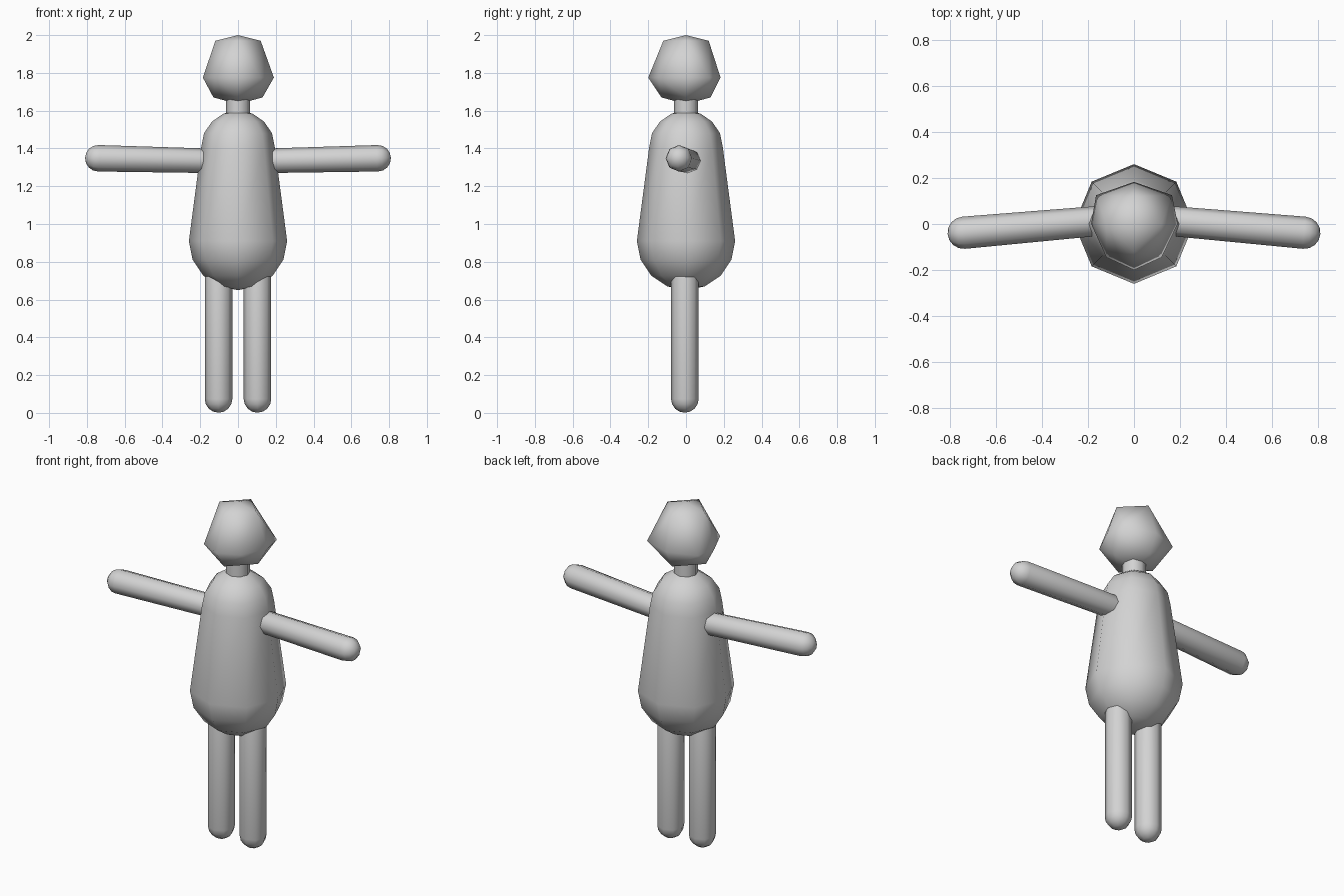
import bpy, bmesh, math
from mathutils import Vector

if "Cube" in bpy.data.objects:
    bpy.data.objects.remove(bpy.data.objects["Cube"], do_unlink=True)

grey = bpy.data.materials.new("light_grey")
grey.use_nodes = True
grey.diffuse_color = (0.65, 0.65, 0.65, 1)
grey.node_tree.nodes["Principled BSDF"].inputs["Base Color"].default_value = (0.65, 0.65, 0.65, 1)


def finish(name, bm):
    """Turn a bmesh into a smooth-shaded grey object."""
    bmesh.ops.recalc_face_normals(bm, faces=bm.faces)
    mesh = bpy.data.meshes.new(name)
    bm.to_mesh(mesh)
    bm.free()
    mesh.materials.append(grey)
    obj = bpy.data.objects.new(name, mesh)
    bpy.context.collection.objects.link(obj)
    bpy.ops.object.select_all(action='DESELECT')
    obj.select_set(True)
    bpy.context.view_layer.objects.active = obj
    bpy.ops.object.shade_smooth_by_angle(angle=math.radians(65))
    return obj


def capsule(name, start, end, r0, r1, sides=8, steps=4):
    """Tapered capsule between two sphere centres."""
    start, end = Vector(start), Vector(end)
    length = (end - start).length
    quarter = [math.pi / 2 * i / steps for i in range(steps)]
    profile = [(r0 * math.cos(a), -r0 * math.sin(a)) for a in reversed(quarter)]
    profile += [(r1 * math.cos(a), length + r1 * math.sin(a)) for a in quarter]
    turn = (end - start).to_track_quat('Z', 'Y')
    bm = bmesh.new()

    def vert(x, y, z):
        return bm.verts.new(start + turn @ Vector((x, y, z)))

    angles = [math.tau * i / sides for i in range(sides)]
    rings = [[vert(r * math.cos(a), r * math.sin(a), z) for a in angles] for r, z in profile]
    bottom, top = vert(0, 0, -r0), vert(0, 0, length + r1)
    for i in range(sides):
        j = (i + 1) % sides
        bm.faces.new((bottom, rings[0][j], rings[0][i]))
        bm.faces.new((top, rings[-1][i], rings[-1][j]))
        for low, high in zip(rings, rings[1:]):
            bm.faces.new((low[i], low[j], high[j], high[i]))
    return finish(name, bm)


# Torso and limbs
capsule("torso", (0, 0, 0.91), (0, 0, 1.405), 0.26, 0.195)
for side, s in (("left", 1), ("right", -1)):
    capsule(side + "_arm", (s * 0.17, 0.012, 1.335), (s * 0.74, -0.038, 1.348), 0.065, 0.07)
    capsule(side + "_leg", (s * 0.103, -0.006, 0.074), (s * 0.103, -0.006, 0.71), 0.073, 0.073)

# Neck
bm = bmesh.new()
bmesh.ops.create_cone(bm, cap_ends=True, segments=8, radius1=0.064, radius2=0.064, depth=0.16)
bmesh.ops.translate(bm, verts=bm.verts, vec=(0, 0, 1.63))
finish("neck", bm)

# Head: faceted ball with an uneven eight-point middle ring and four-point caps
bm = bmesh.new()
middle_points = [(0.19, 0), (0.165, 0.125), (0, 0.183), (-0.165, 0.125),
                 (-0.186, 0), (-0.12, -0.145), (0, -0.2), (0.12, -0.145)]
middle = [bm.verts.new((x, y, 1.775)) for x, y in middle_points]
for tip_z, ring_z, r in ((2.0, 1.97, 0.12), (1.635, 1.67, 0.13)):
    tip = bm.verts.new((0, 0, tip_z))
    ring = [bm.verts.new((x * r, y * r, ring_z)) for x, y in ((1, 0), (0, 1), (-1, 0), (0, -1))]
    for k in range(4):
        a, b = ring[k], ring[(k + 1) % 4]
        m0, m1, m2 = (middle[(2 * k + i) % 8] for i in range(3))
        for face in ((tip, a, b), (a, m0, m1), (a, m1, b), (b, m1, m2)):
            bm.faces.new(face)
finish("head", bm)
